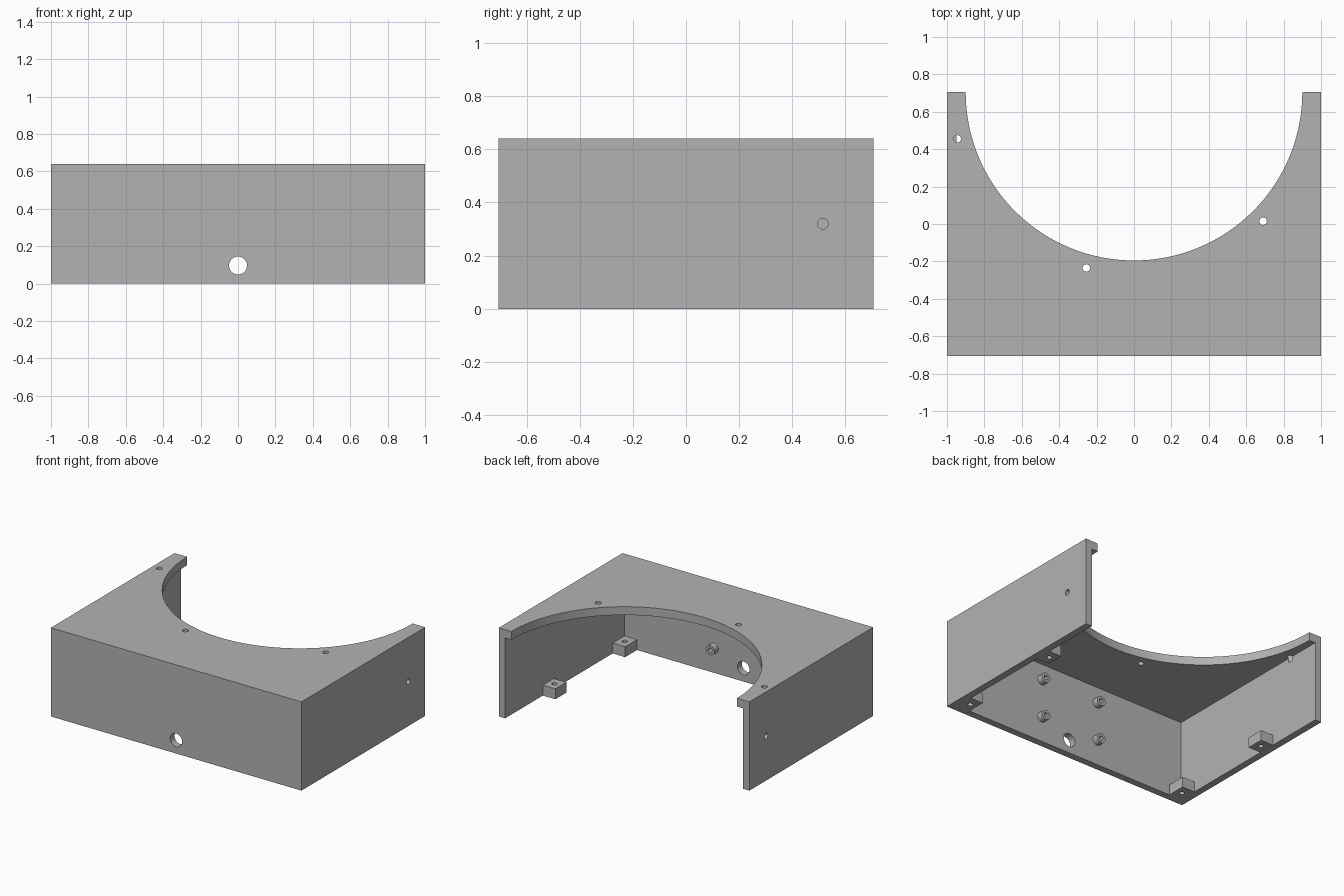
import bpy
import math

if "Cube" in bpy.data.objects:
    bpy.data.objects.remove(bpy.data.objects["Cube"], do_unlink=True)

W, D, H = 1.0, 0.705, 0.64        # half width, half depth, height
WALL, ROOF = 0.05, 0.06
INX, INY = W - WALL, -D + WALL    # inner wall faces

grey = bpy.data.materials.new("plain grey")
grey.use_nodes = True
grey.diffuse_color = (0.45, 0.45, 0.45, 1)
grey.node_tree.nodes["Principled BSDF"].inputs["Base Color"].default_value = (0.45, 0.45, 0.45, 1)


def box(name, lo, hi):
    centre = [(a + b) / 2 for a, b in zip(lo, hi)]
    bpy.ops.mesh.primitive_cube_add(size=1, location=centre)
    ob = bpy.context.object
    ob.name = name
    ob.scale = [b - a for a, b in zip(lo, hi)]
    bpy.ops.object.transform_apply(location=True, rotation=False, scale=True)
    ob.data.materials.append(grey)
    return ob


def cylinder(name, centre, radius, length, axis="Z", sides=32):
    turn = {"X": (0, math.pi / 2, 0), "Y": (math.pi / 2, 0, 0), "Z": (0, 0, 0)}[axis]
    bpy.ops.mesh.primitive_cylinder_add(vertices=sides, radius=radius, depth=length,
                                        location=centre, rotation=turn)
    ob = bpy.context.object
    ob.name = name
    bpy.ops.object.transform_apply(location=True, rotation=True, scale=True)
    ob.data.materials.append(grey)
    return ob


def cut(target, cutter):
    mod = target.modifiers.new("cut", "BOOLEAN")
    mod.operation, mod.solver, mod.object = "DIFFERENCE", "EXACT", cutter
    bpy.ops.object.select_all(action="DESELECT")
    target.select_set(True)
    bpy.context.view_layer.objects.active = target
    bpy.ops.object.modifier_apply(modifier=mod.name)
    bpy.data.objects.remove(cutter, do_unlink=True)


def finish(ob):
    bpy.ops.object.select_all(action="DESELECT")
    ob.select_set(True)
    bpy.context.view_layer.objects.active = ob
    bpy.ops.object.shade_smooth_by_angle(angle=math.radians(30))


# Housing: hollow box, open at the back and below, with a round bite in the roof
housing = box("housing", (-W, -D, 0), (W, D, H))
cut(housing, box("cavity", (-INX, INY, -0.2), (INX, 1, H - ROOF)))
cut(housing, cylinder("roof_bite", (0, D, H), 0.9, 0.4, sides=128))

# Cable hole in the front wall
cut(housing, cylinder("cable_hole", (0, -D, 0.097), 0.048, 0.3, "Y"))

# Three screw holes down through the roof
for x, y in ((-0.945, 0.455), (-0.255, -0.235), (0.69, 0.015)):
    cut(housing, cylinder("roof_hole", (x, y, H), 0.02, 0.18))

# Blind holes in the outer side walls
for side in (-1, 1):
    cut(housing, cylinder("side_hole", (side * W, 0.515, H / 2), 0.02, 0.07, "X"))
finish(housing)

# Mounting blocks along the bottom of the side walls
for side, label in ((1, "left"), (-1, "right")):
    for y0, y1, place in ((INY, -0.52, "front"), (0.15, 0.275, "rear")):
        xs = sorted((side * INX, side * (INX - 0.1)))
        block = box(f"{place}_{label}_block", (xs[0], y0, 0), (xs[1], y1, 0.075))
        cut(block, cylinder("block_hole", (sum(xs) / 2, (y0 + y1) / 2, 0), 0.018, 0.4))
        finish(block)

# Four hollow standoffs on the inside of the front wall
for x, label in ((0.235, "left"), (-0.235, "right")):
    for z, place in ((0.18, "lower"), (0.46, "upper")):
        post = cylinder(f"{place}_{label}_standoff", (x, INY + 0.022, z), 0.035, 0.046, "Y")
        cut(post, cylinder("standoff_hole", (x, INY + 0.045, z), 0.016, 0.08, "Y"))
        finish(post)
